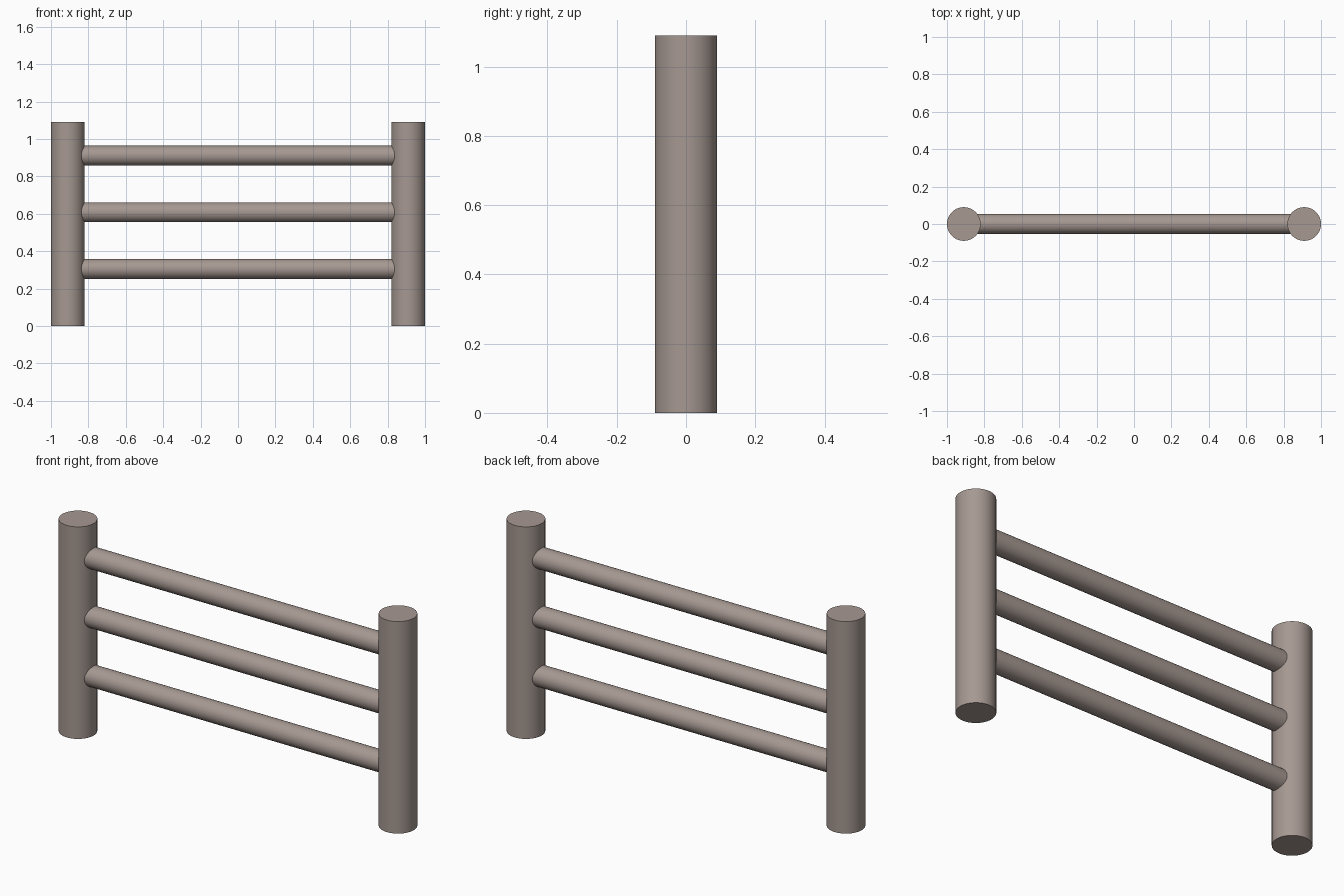
import bpy
import math

if "Cube" in bpy.data.objects:
    bpy.data.objects.remove(bpy.data.objects["Cube"])

POST_R, POST_H, POST_X = 0.09, 1.09, 0.91
RAIL_R = 0.053

wood = bpy.data.materials.new("grey_brown_wood")
wood.diffuse_color = (0.38, 0.315, 0.285, 1)
wood.use_nodes = True
wood.node_tree.nodes["Principled BSDF"].inputs["Base Color"].default_value = wood.diffuse_color


def cylinder(name, radius, length, location, rotation=(0, 0, 0)):
    bpy.ops.mesh.primitive_cylinder_add(vertices=48, radius=radius, depth=length,
                                        location=location, rotation=rotation)
    obj = bpy.context.object
    obj.name = name
    obj.data.materials.append(wood)
    bpy.ops.object.shade_smooth_by_angle(angle=math.radians(40))
    return obj


# Upright round posts
for side, sign in (("left", -1), ("right", 1)):
    cylinder(f"{side}_post", POST_R, POST_H, (sign * POST_X, 0, POST_H / 2))

# Horizontal round rails, ending inside the posts
for name, z in (("lower", 0.305), ("middle", 0.608), ("upper", 0.911)):
    cylinder(f"{name}_rail", RAIL_R, 2 * POST_X, (0, 0, z), (0, math.pi / 2, 0))
